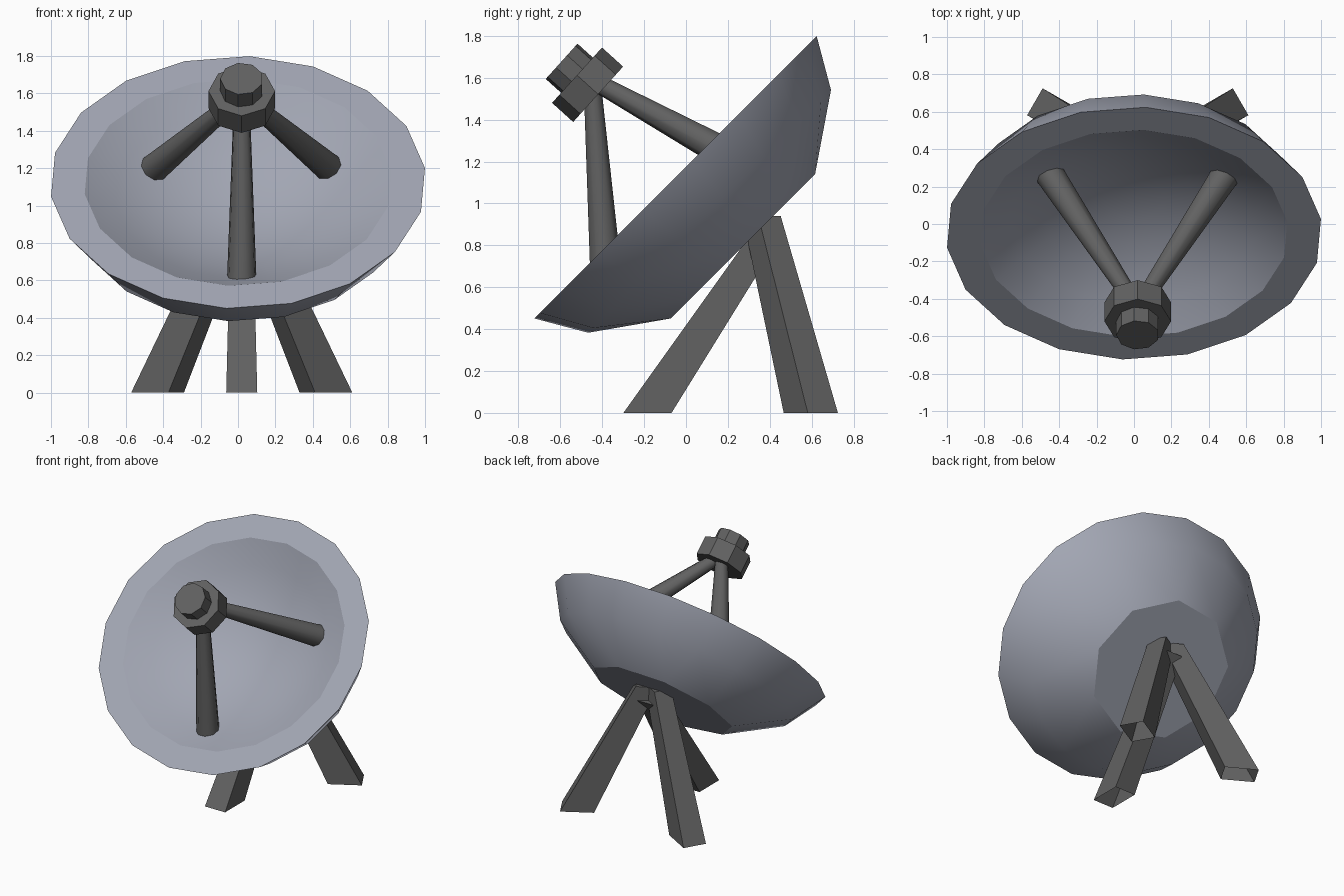
import bpy, bmesh
from math import sin, cos, pi, radians
from mathutils import Vector, Matrix

if "Cube" in bpy.data.objects:
    bpy.data.objects.remove(bpy.data.objects["Cube"], do_unlink=True)


def material(name, rgb):
    mat = bpy.data.materials.new(name)
    mat.use_nodes = True
    mat.diffuse_color = (*rgb, 1)
    mat.node_tree.nodes["Principled BSDF"].inputs["Base Color"].default_value = (*rgb, 1)
    return mat


dish_grey = material("pale blue grey", (0.36, 0.38, 0.45))
dark_grey = material("dark grey", (0.12, 0.12, 0.12))


def finish(bm, name, mat, matrix=None, smooth_angle=None):
    """Turn a bmesh into a named object."""
    me = bpy.data.meshes.new(name)
    bm.to_mesh(me)
    bm.free()
    me.materials.append(mat)
    ob = bpy.data.objects.new(name, me)
    bpy.context.collection.objects.link(ob)
    if matrix:
        ob.matrix_world = matrix
    if smooth_angle:
        bpy.ops.object.select_all(action='DESELECT')
        ob.select_set(True)
        bpy.context.view_layer.objects.active = ob
        bpy.ops.object.shade_smooth_by_angle(angle=radians(smooth_angle))
    return ob


def rod(name, start, end, r1, r2, sides, spin=0, smooth_angle=None):
    """Tapered cylinder between two points."""
    start, end = Vector(start), Vector(end)
    axis = end - start
    bm = bmesh.new()
    bmesh.ops.create_cone(bm, cap_ends=True, segments=sides, radius1=r1, radius2=r2,
                          depth=axis.length, matrix=Matrix.Rotation(spin, 4, 'Z'))
    turn = axis.to_track_quat('Z', 'Y').to_matrix().to_4x4()
    return finish(bm, name, mat=dark_grey, smooth_angle=smooth_angle,
                  matrix=Matrix.Translation((start + end) / 2) @ turn)


# Dish: an 18-sided shell, slightly oval, tilted back by 45 degrees
SIDES = 18
bm = bmesh.new()


def ring(scale, z, count=SIDES, shift=0.0):
    angles = [radians(3.5) + (i + shift) * 2 * pi / count for i in range(count)]
    return [bm.verts.new((1.006 * scale * sin(a), 0.955 * scale * cos(a), z)) for a in angles]


def bridge(a, b):
    n = len(a)
    for i in range(n):
        j = (i + 1) % n
        bm.faces.new((a[i], a[j], b[j], b[i]))


def sharpen(loop):
    for i, v in enumerate(loop):
        edge = bm.edges.get((v, loop[(i + 1) % len(loop)]))
        if edge:
            edge.smooth = False


# flat rim and hollow bowl
lip = ring(1, 0)
inner = ring(0.82, 0)
bridge(lip, inner)
previous = inner
for part in (0.8, 0.6, 0.4, 0.2):
    current = ring(0.82 * part, -0.28 * (1 - part ** 2))
    bridge(previous, current)
    previous = current
centre = bm.verts.new((0, 0, -0.28))
for i in range(SIDES):
    bm.faces.new((previous[i], previous[(i + 1) % SIDES], centre))

# rounded back, closing on a nine-sided flat plate
middle = ring(0.86, -0.23)
bridge(middle, lip)
half = SIDES // 2
back = ring(0.52, -0.46, half, 0.25)
for j in range(half):
    k = (j + 1) % half
    a, b, c = middle[2 * j], middle[2 * j + 1], middle[2 * k]
    bm.faces.new((back[j], b, a))
    bm.faces.new((back[j], back[k], c, b))
bm.faces.new(back)
bmesh.ops.recalc_face_normals(bm, faces=bm.faces)
for f in bm.faces:
    f.smooth = True
for loop in (lip, inner, back):
    sharpen(loop)
finish(bm, "dish", dish_grey,
       Matrix.Translation((0, -0.05, 1.125)) @ Matrix.Rotation(pi / 4, 4, 'X'))

# Receiver: wide collar with a narrower cap in front
hub = Vector((0.02, -0.47, 1.567))
aim = Vector((0, -0.743, 0.67)).normalized()
rod("receiver_collar", hub - aim * 0.068, hub + aim * 0.068, 0.178, 0.178, 8)
rod("receiver_cap", hub, hub + aim * 0.167, 0.115, 0.115, 9, spin=pi / 2)

# Three struts from the bowl to the receiver
strut_top = Vector((0.02, -0.45, 1.59))
for name, foot in (("strut_right", (-0.46, 0.28, 1.19)),
                   ("strut_left", (0.50, 0.28, 1.19)),
                   ("strut_lower", (0.02, -0.38, 0.60))):
    rod(name, foot, strut_top, 0.08, 0.042, 9, smooth_angle=45)

# Tripod legs: tapered square beams, open at the ground
pivot = Vector((0.02, 0.336, 0))


def leg(name, angle, top_reach, top_z):
    out = Vector((cos(angle), sin(angle), 0))
    side = Vector((-sin(angle), cos(angle), 0))
    bm = bmesh.new()
    loops = []
    for reach, z, w, d in ((0.52, 0, 0.083, 0.115), (top_reach, top_z, 0.062, 0.075)):
        mid = pivot + out * reach + Vector((0, 0, z))
        loops.append([bm.verts.new(mid + out * d * p + side * w * q)
                      for p, q in ((1, 1), (-1, 1), (-1, -1), (1, -1))])
    low, high = loops
    for i in range(4):
        j = (i + 1) % 4
        bm.faces.new((low[i], low[j], high[j], high[i]))
    bm.faces.new(high)
    finish(bm, name, dark_grey)


leg("leg_front", -pi / 2, -0.04, 0.84)
leg("leg_back_left", pi / 6, 0.05, 0.94)
leg("leg_back_right", 5 * pi / 6, 0.05, 0.94)
